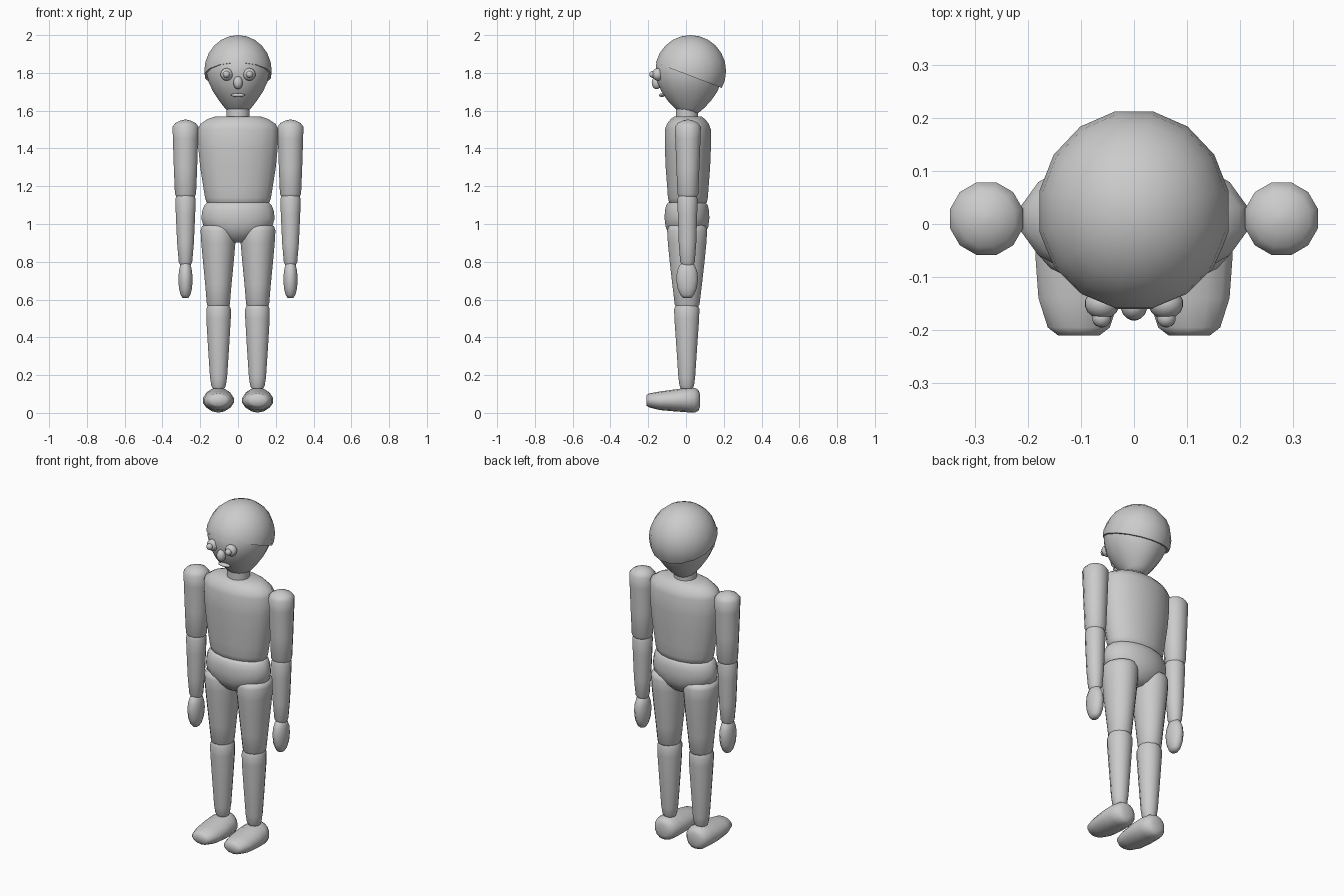
import bpy, bmesh, math
from mathutils import Matrix, Vector

cube = bpy.data.objects.get("Cube")
if cube:
    bpy.data.objects.remove(cube, do_unlink=True)

grey = bpy.data.materials.new("plain_grey")
grey.use_nodes = True
tone = (0.6, 0.6, 0.6, 1)
grey.diffuse_color = tone
grey.node_tree.nodes["Principled BSDF"].inputs["Base Color"].default_value = tone


def finish(name, bm):
    bmesh.ops.recalc_face_normals(bm, faces=bm.faces)
    mesh = bpy.data.meshes.new(name)
    bm.to_mesh(mesh)
    bm.free()
    mesh.materials.append(grey)
    ob = bpy.data.objects.new(name, mesh)
    bpy.context.collection.objects.link(ob)
    bpy.ops.object.select_all(action='DESELECT')
    bpy.context.view_layer.objects.active = ob
    ob.select_set(True)
    bpy.ops.object.shade_smooth_by_angle(angle=math.radians(60))
    return ob


def loft(name, rings, x=0, y=0, sides=16, along_y=False):
    """Skin elliptical rings (position, half width, half depth[, offset])."""
    bm = bmesh.new()
    loops = []
    for pos, rx, rd, *off in rings:
        shift = off[0] if off else 0
        loop = []
        for i in range(sides):
            a = 2 * math.pi * (i + 0.5) / sides
            u, v = rx * math.cos(a), rd * math.sin(a) + shift
            loop.append(bm.verts.new((x + u, pos, v) if along_y else (x + u, y + v, pos)))
        loops.append(loop)
    for a, b in zip(loops, loops[1:]):
        for i in range(sides):
            j = (i + 1) % sides
            bm.faces.new((a[i], a[j], b[j], b[i]))
    bm.faces.new(loops[0])
    bm.faces.new(loops[-1])
    return finish(name, bm)


def ball(name, centre, radii, cut=None):
    """Ellipsoid, optionally keeping only what lies above a plane."""
    bm = bmesh.new()
    turn = Matrix.Rotation(math.pi / 16, 4, 'Z')
    bmesh.ops.create_uvsphere(bm, u_segments=16, v_segments=12, radius=1,
                              matrix=Matrix.Translation(centre) @ Matrix.Diagonal((*radii, 1)) @ turn)
    if cut:
        point, normal = cut
        geom = bm.verts[:] + bm.edges[:] + bm.faces[:]
        bmesh.ops.bisect_plane(bm, geom=geom, plane_co=point, plane_no=normal, clear_inner=True)
        bmesh.ops.holes_fill(bm, edges=[e for e in bm.edges if e.is_boundary])
    return finish(name, bm)


# Head, cap and neck
loft("head", [(1.585, .045, .045), (1.61, .068, .075), (1.65, .1, .115), (1.7, .134, .15),
              (1.75, .158, .172), (1.8, .17, .182), (1.86, .168, .178), (1.92, .13, .14)], y=.018)
ball("cap", (0, .024, 1.81), (.182, .192, .19),
     (Vector((0, .02, 1.785)), Vector((0, .38, 1))))
loft("neck", [(1.54, .062, .06), (1.61, .062, .06)], y=.005)

# Face
ball("nose", (0, -.155, 1.748), (.025, .027, .034))
ball("mouth", (0, -.128, 1.682), (.038, .015, .01))

# Trunk
loft("torso", [(1.1, .155, .09), (1.115, .17, .102), (1.14, .178, .108), (1.2, .188, .112),
               (1.3, .204, .12), (1.4, .214, .124), (1.5, .217, .124), (1.53, .203, .113),
               (1.555, .165, .093), (1.568, .125, .075)], y=.01)
loft("pelvis", [(.903, .065, .045), (.92, .095, .073), (.95, .14, .1), (.985, .185, .115),
                (1.03, .198, .121), (1.07, .193, .119), (1.1, .181, .112), (1.115, .165, .1)], y=.005)

# Paired parts
for side, s in (("left", 1), ("right", -1)):
    ball(side + "_eye", (s * .06, -.15, 1.792), (.033, .029, .033))
    ball(side + "_pupil", (s * .061, -.177, 1.792), (.018, .018, .018))

    loft(side + "_upper_arm", [(1.145, .05, .05), (1.16, .058, .057), (1.3, .064, .063),
                               (1.45, .069, .069), (1.515, .071, .071), (1.535, .055, .055),
                               (1.547, .03, .03), (1.552, .008, .008)], s * .278, .01, 12)
    loft(side + "_forearm", [(.782, .028, .032), (.8, .037, .04), (.9, .046, .048),
                             (1.05, .053, .053), (1.13, .056, .056), (1.15, .05, .05)],
         s * .278, .008, 12)
    loft(side + "_hand", [(.608, .016, .022), (.625, .027, .038), (.66, .036, .053),
                          (.71, .039, .06), (.75, .036, .055), (.785, .028, .04),
                          (.8, .015, .02)], s * .278, .006, 12)

    loft(side + "_thigh", [(.56, .055, .058), (.575, .062, .067), (.68, .071, .08),
                           (.8, .083, .094), (.9, .092, .104), (.965, .096, .108),
                           (.988, .088, .1), (1.0, .06, .07)], s * .104, .006)
    loft(side + "_shin", [(.13, .033, .033), (.145, .04, .04), (.19, .047, .046),
                          (.35, .058, .057), (.5, .067, .068), (.55, .067, .069),
                          (.568, .06, .062)], s * .103, .004, 12)
    loft(side + "_foot", [(-.21, .04, .027, .066), (-.195, .06, .037, .066),
                          (-.14, .078, .049, .064), (-.06, .084, .058, .066),
                          (.01, .08, .065, .068), (.045, .07, .066, .067),
                          (.065, .054, .056, .066), (.074, .03, .035, .066)],
         s * .104, sides=14, along_y=True)
